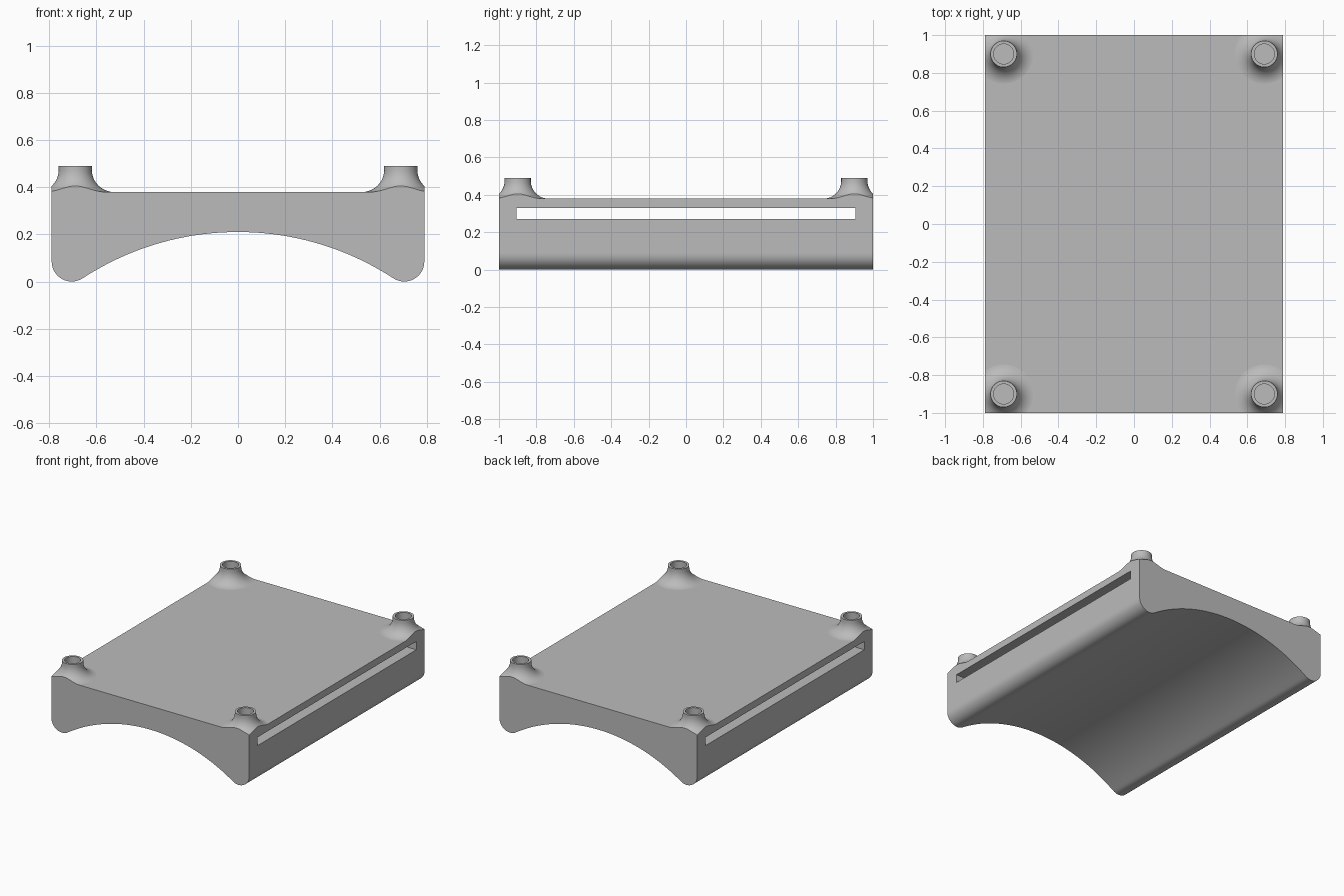
import bpy, bmesh
from math import sin, cos, pi, atan2, hypot, radians

old = bpy.data.objects.get("Cube")
if old:
    bpy.data.objects.remove(old, do_unlink=True)

grey = bpy.data.materials.new("plain grey")
grey.use_nodes = True
grey.diffuse_color = (0.5, 0.5, 0.5, 1)
grey.node_tree.nodes["Principled BSDF"].inputs["Base Color"].default_value = (0.5, 0.5, 0.5, 1)

W, L, TOP = 0.79, 1.0, 0.38          # half width, half length, deck height
POSTS = [(x, y) for x in (-0.69, 0.69) for y in (-0.9, 0.9)]


def make(name, bm):
    bmesh.ops.recalc_face_normals(bm, faces=bm.faces[:])
    mesh = bpy.data.meshes.new(name)
    bm.to_mesh(mesh)
    bm.free()
    mesh.materials.append(grey)
    obj = bpy.data.objects.new(name, mesh)
    bpy.context.collection.objects.link(obj)
    return obj


def box(name, x, y, z0, z1):
    bm = bmesh.new()
    bmesh.ops.create_cube(bm, size=2)
    for v in bm.verts:
        v.co = (v.co.x * x, v.co.y * y, z1 if v.co.z > 0 else z0)
    return make(name, bm)


def lathe(name, profile, centre, n=48):
    """Closed solid of revolution from (radius, height) points."""
    bm = bmesh.new()
    rings = [[bm.verts.new((centre[0] + r * cos(2 * pi * i / n),
                            centre[1] + r * sin(2 * pi * i / n), z)) for i in range(n)]
             for r, z in profile]
    for a, b in zip(rings, rings[1:]):
        for i in range(n):
            j = (i + 1) % n
            bm.faces.new((a[i], a[j], b[j], b[i]))
    bm.faces.new(rings[0])
    bm.faces.new(rings[-1])
    return make(name, bm)


def combine(target, other, operation):
    mod = target.modifiers.new(operation.lower(), "BOOLEAN")
    mod.operation, mod.object, mod.solver = operation, other, "EXACT"
    bpy.context.view_layer.objects.active = target
    bpy.ops.object.modifier_apply(modifier=mod.name)
    bpy.data.objects.remove(other, do_unlink=True)


# Outline of the body: arch tangent to two rounded feet, straight sides
foot_r, arch_top = 0.085, 0.21
fx = W - foot_r
drop = (fx**2 + foot_r**2 - (arch_top + foot_r)**2) / (2 * arch_top)
arch_r = arch_top + drop
lean = atan2(fx, foot_r + drop)
half = [(arch_r * sin(lean * i / 24), arch_r * cos(lean * i / 24) - drop) for i in range(25)]
turn = pi / 2 + lean
for i in range(1, 17):
    a = -pi / 2 - lean + turn * i / 16
    half.append((fx + foot_r * cos(a), foot_r + foot_r * sin(a)))
half.append((W, 0.7))
outline = half + [(-x, z) for x, z in reversed(half[1:])]

bm = bmesh.new()
face = bm.faces.new([bm.verts.new((x, -L, z)) for x, z in outline])
ext = bmesh.ops.extrude_face_region(bm, geom=[face])
bmesh.ops.translate(bm, vec=(0, 2 * L, 0),
                    verts=[g for g in ext["geom"] if isinstance(g, bmesh.types.BMVert)])
body = make("mounting_base", bm)

# Oversized deck with four flared posts, trimmed to the body outline
deck = box("deck", 1.2, 1.4, -0.2, TOP)
post_r, flare = 0.07, 0.095
profile = [(post_r + flare, 0.35)]
for i in range(13):
    a = pi / 2 * i / 12
    profile.append((post_r + flare * (1 - sin(a)), TOP - 0.0005 + flare * (1 - cos(a))))
profile.append((post_r, 0.49))
for c in POSTS:
    combine(deck, lathe("post", profile, c), "UNION")
combine(body, deck, "INTERSECT")

# Strap slot across the body and blind holes in the posts
combine(body, box("slot", 1.0, 0.905, 0.27, 0.33), "DIFFERENCE")
for c in POSTS:
    combine(body, lathe("hole", [(0.053, 0.35), (0.053, 0.6)], c), "DIFFERENCE")

# Smooth curves, flat planes
bpy.ops.object.select_all(action="DESELECT")
body.select_set(True)
bpy.context.view_layer.objects.active = body
bpy.ops.object.shade_smooth_by_angle(angle=radians(30))
for p in body.data.polygons:
    if max(abs(k) for k in p.normal) > 0.99999 and len(p.vertices) > 4:
        p.use_smooth = False
